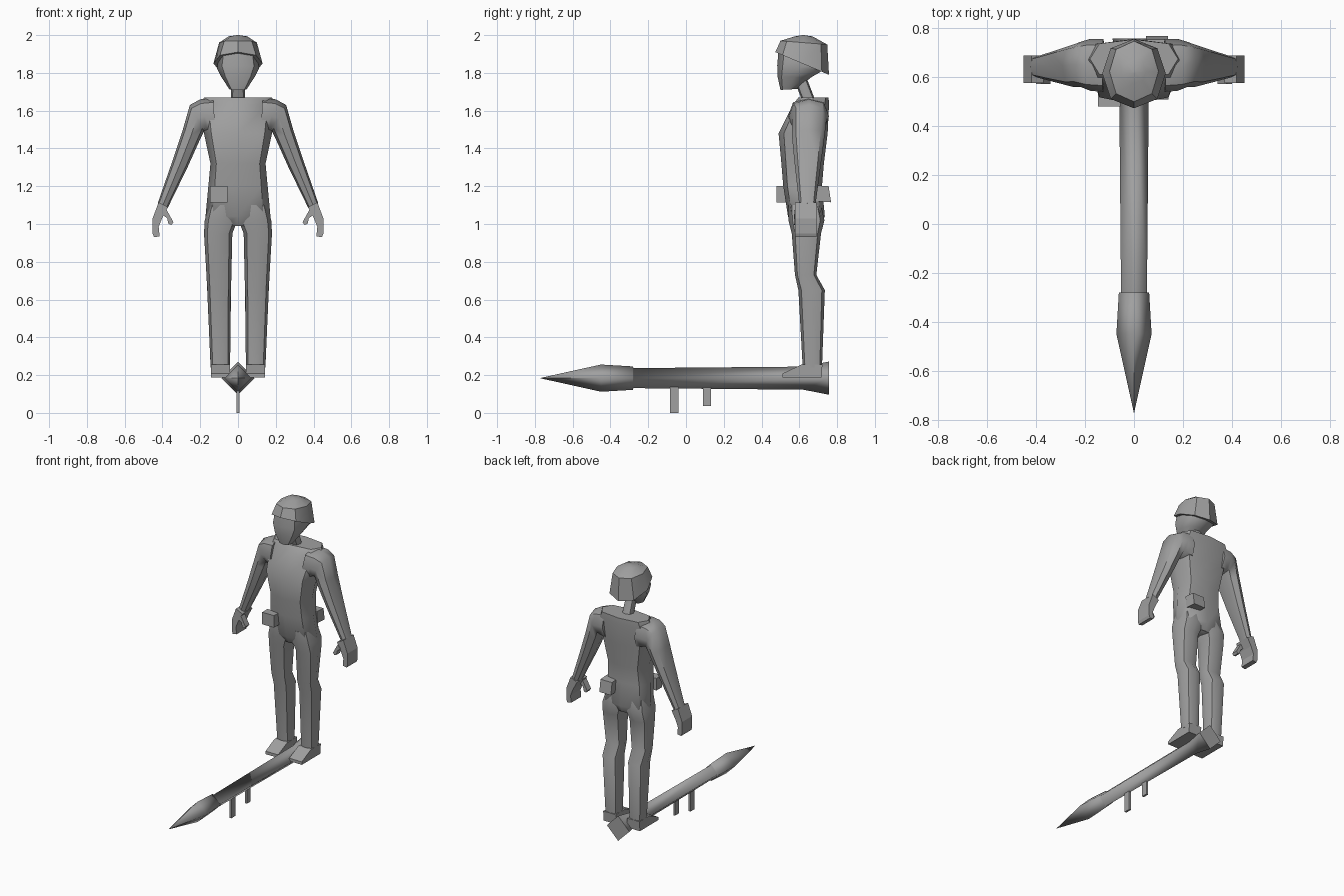
import bpy, bmesh, math
from mathutils import Vector

cube = bpy.data.objects.get("Cube")
if cube:
    bpy.data.objects.remove(cube)

grey = bpy.data.materials.new("plain grey")
grey.use_nodes = True
grey.diffuse_color = (0.35, 0.35, 0.35, 1)
grey.node_tree.nodes["Principled BSDF"].inputs["Base Color"].default_value = grey.diffuse_color


def finish(name, bm, angle):
    bmesh.ops.recalc_face_normals(bm, faces=bm.faces)
    mesh = bpy.data.meshes.new(name)
    bm.to_mesh(mesh)
    bm.free()
    mesh.materials.append(grey)
    obj = bpy.data.objects.new(name, mesh)
    bpy.context.collection.objects.link(obj)
    bpy.ops.object.select_all(action="DESELECT")
    obj.select_set(True)
    bpy.context.view_layer.objects.active = obj
    if angle:
        bpy.ops.object.shade_smooth_by_angle(angle=math.radians(angle))
    return obj


def loft(name, rings, sides=8, power=0.8, angle=50):
    """Skin rings given as (centre, half axis u, half axis v)."""
    bm = bmesh.new()
    loops = []
    for c, u, v in rings:
        loop = []
        for i in range(sides):
            t = math.tau * i / sides
            p, q = [math.copysign(abs(k) ** power, k) if abs(k) > 1e-6 else 0
                    for k in (math.cos(t), math.sin(t))]
            loop.append(bm.verts.new(Vector(c) + Vector(u) * p + Vector(v) * q))
        loops.append(loop)
    for a, b in zip(loops, loops[1:]):
        for i in range(sides):
            j = (i + 1) % sides
            bm.faces.new((a[i], a[j], b[j], b[i]))
    bm.faces.new(loops[0])
    bm.faces.new(loops[-1])
    return finish(name, bm, angle)


def limb_ring(xa, za, xb, zb, y0, y1):
    """Ring through two outline points of the front, spanning y0 to y1."""
    return (((xa + xb) / 2, (y0 + y1) / 2, (za + zb) / 2),
            ((xb - xa) / 2, 0, (zb - za) / 2), (0, (y1 - y0) / 2, 0))


def head_ring(yf, zf, yb, zb, half):
    """Ring through a front and a back point of the side outline."""
    return ((0, (yf + yb) / 2, (zf + zb) / 2), (half, 0, 0),
            (0, (yb - yf) / 2, (zb - zf) / 2))


def prism(name, outline, axis, low, high):
    """Extrude an outline along x (outline in y, z) or y (outline in x, z)."""
    bm = bmesh.new()
    ends = []
    for d in (low, high):
        ends.append([bm.verts.new((d, a, z) if axis == "x" else (a, d, z))
                     for a, z in outline])
    n = len(outline)
    for i in range(n):
        j = (i + 1) % n
        bm.faces.new((ends[0][i], ends[0][j], ends[1][j], ends[1][i]))
    bm.faces.new(ends[0])
    bm.faces.new(ends[1])
    return finish(name, bm, 0)


def mirrored(obj):
    """Add the matching part on the other side."""
    mod = obj.modifiers.new("other side", "MIRROR")
    mod.use_axis[0] = True
    return obj


# Torso
loft("torso", [limb_ring(-w, z, w, z, y0, y1) for z, w, y0, y1 in (
    (0.99, 0.12, 0.57, 0.71), (1.04, 0.172, 0.54, 0.735),
    (1.2, 0.157, 0.515, 0.72), (1.32, 0.146, 0.505, 0.73),
    (1.48, 0.18, 0.49, 0.75), (1.63, 0.2, 0.565, 0.757),
    (1.67, 0.18, 0.595, 0.755))], power=0.7)

# Arms with hands and thumbs
mirrored(loft("arm", [limb_ring(*r) for r in (
    (0.12, 1.47, 0.13, 1.668, 0.54, 0.757),
    (0.16, 1.48, 0.2, 1.66, 0.545, 0.757),
    (0.18, 1.49, 0.255, 1.63, 0.56, 0.745),
    (0.2, 1.45, 0.292, 1.5, 0.56, 0.735),
    (0.265, 1.305, 0.345, 1.34, 0.575, 0.715),
    (0.372, 1.085, 0.425, 1.11, 0.6, 0.685))]))
mirrored(prism("hand", [(0.37, 1.09), (0.42, 1.115), (0.452, 1.03), (0.452, 0.95),
                        (0.445, 0.93), (0.415, 0.935), (0.42, 0.985), (0.4, 1.035)],
               "y", 0.577, 0.69))
mirrored(prism("thumb", [(0.378, 1.075), (0.342, 1.01), (0.352, 0.995),
                         (0.368, 1.0), (0.375, 1.03), (0.4, 1.05)], "y", 0.572, 0.615))

# Legs and shoes
mirrored(loft("leg", [limb_ring(x0, z, x1, z, y0, y1) for z, x0, x1, y0, y1 in (
    (1.1, 0.0, 0.155, 0.54, 0.715), (1.02, 0.002, 0.176, 0.542, 0.733),
    (0.95, 0.03, 0.18, 0.56, 0.715), (0.73, 0.035, 0.167, 0.577, 0.69),
    (0.65, 0.037, 0.163, 0.595, 0.735), (0.24, 0.042, 0.145, 0.618, 0.72))],
    power=0.75))
mirrored(prism("shoe", [(0.51, 0.187), (0.718, 0.187), (0.722, 0.255),
                        (0.61, 0.255), (0.51, 0.208)], "x", 0.043, 0.142))

# Neck, head and helmet
loft("neck", [head_ring(0.62, 1.64, 0.69, 1.64, 0.038),
              head_ring(0.57, 1.77, 0.64, 1.77, 0.035)])
loft("head", [head_ring(*r) for r in (
    (0.5, 1.71, 0.59, 1.715, 0.045), (0.485, 1.78, 0.66, 1.775, 0.088),
    (0.483, 1.84, 0.72, 1.81, 0.112), (0.49, 1.92, 0.735, 1.85, 0.1))])
loft("helmet", [head_ring(*r) for r in (
    (0.473, 1.91, 0.757, 1.79, 0.13), (0.5, 1.97, 0.748, 1.95, 0.1),
    (0.575, 1.993, 0.67, 1.993, 0.05), (0.615, 2.0, 0.625, 2.0, 0.006))],
    power=0.9, angle=35)

# Belt pouches
prism("front_pouch", [(0.48, 1.115), (0.54, 1.115), (0.54, 1.2), (0.48, 1.2)],
      "x", -0.147, -0.055)
prism("back_pouch", [(0.69, 1.12), (0.768, 1.115), (0.755, 1.2), (0.68, 1.205)],
      "x", 0.05, 0.14)

# Launcher with square section standing on its corner
loft("launcher", [((0, y, 0.184), (r, 0, 0), (0, 0, r)) for y, r in (
    (-0.77, 0.001), (-0.45, 0.072), (-0.28, 0.062), (-0.279, 0.053),
    (0.62, 0.061), (0.758, 0.088))], sides=4, angle=95)
for name, y0, y1, bottom in (("front_grip", -0.085, -0.04, 0), ("rear_grip", 0.09, 0.132, 0.037)):
    prism(name, [(y0, bottom), (y1, bottom), (y1, 0.15), (y0, 0.15)], "x", -0.007, 0.007)
